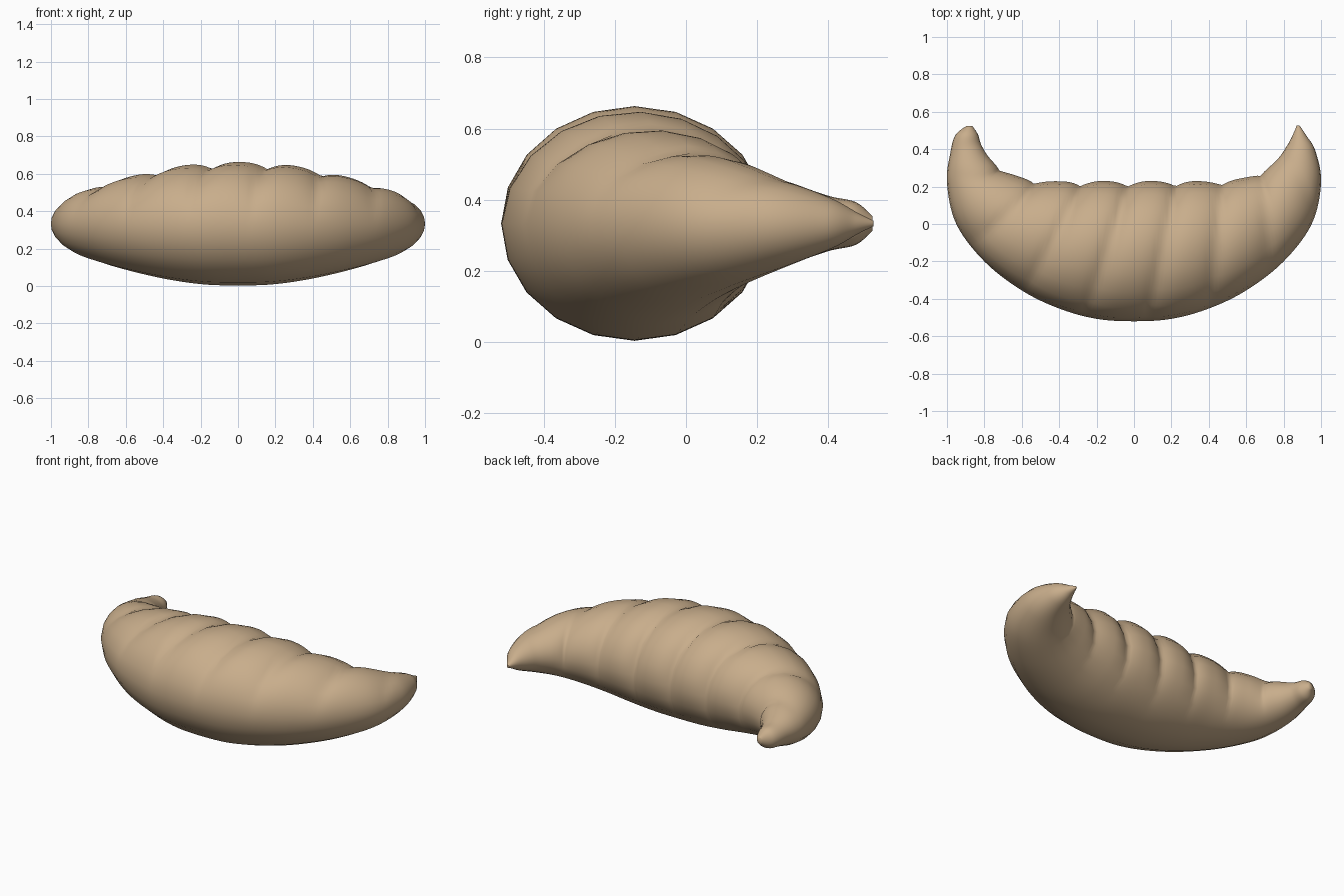
import bpy, bmesh, math
from mathutils import Vector

if "Cube" in bpy.data.objects:
    bpy.data.objects.remove(bpy.data.objects["Cube"], do_unlink=True)

SIDES, STEPS, MID_Z = 20, 10, 0.333

# Cross-sections: outer x, outer y, inner x, inner y, half height
body = [
    (0.00, -0.52, 0.00, 0.23, 0.33),
    (0.20, -0.507, 0.15, 0.23, 0.325),
    (0.40, -0.452, 0.30, 0.23, 0.302),
    (0.60, -0.355, 0.45, 0.23, 0.265),
    (0.80, -0.20, 0.60, 0.25, 0.217),
    (0.95, 0.00, 0.70, 0.29, 0.168),
    (1.00, 0.22, 0.77, 0.35, 0.118),
]
pointed_tip = [
    (0.97, 0.39, 0.825, 0.43, 0.07),
    (0.92, 0.475, 0.855, 0.49, 0.03),
    (0.885, 0.527, 0.87, 0.527, 0.008),
]
blunt_tip = [
    (0.982, 0.38, 0.815, 0.42, 0.078),
    (0.955, 0.475, 0.835, 0.48, 0.06),
    (0.895, 0.525, 0.865, 0.525, 0.02),
]
left_half = body + pointed_tip
right_half = [(-a, b, -c, d, h) for a, b, c, d, h in body[1:] + blunt_tip]
stations = right_half[::-1] + left_half


def spline(p0, p1, p2, p3, t):
    """Catmull-Rom blend of four stations."""
    return [0.5 * (2 * b + (c - a) * t + (2 * a - 5 * b + 4 * c - d) * t ** 2
                   + (3 * b - a - 3 * c + d) * t ** 3)
            for a, b, c, d in zip(p0, p1, p2, p3)]


def ridge_depth(along, angle):
    """Depth of the rolled dough grooves: crests are whole numbers, fading underneath."""
    p = (along + 0.1 * math.cos(angle)) / 0.295
    d = p - math.floor(p + 0.5)
    d = 2 * abs(d) ** (1.15 if d > 0 else 0.95)
    mask = (math.sin(angle - math.radians(25)) + 0.25) / 0.9
    fade = (1.12 - abs(along)) / 0.2
    return 0.115 * min(d, 1) ** 2.2 * max(0, min(1, mask)) * max(0, min(1, fade))


# Sample the stations into closely spaced rings
padded = [stations[0]] + stations + [stations[-1]]
rings = [spline(*padded[i:i + 4], k / STEPS)
         for i in range(len(stations) - 1) for k in range(STEPS)]
rings.append(stations[-1])
centres = [Vector(((r[0] + r[2]) / 2, (r[1] + r[3]) / 2, MID_Z)) for r in rings]
lengths = [0.0]
for a, b in zip(centres, centres[1:]):
    lengths.append(lengths[-1] + (b - a).length)
middle = lengths[(len(body) + len(blunt_tip) - 1) * STEPS]

# Loft the curved pastry body
bm = bmesh.new()
loops = []
for ring, centre, length in zip(rings, centres, lengths):
    outward = Vector((ring[0], ring[1], MID_Z)) - centre
    loop = []
    for k in range(SIDES):
        angle = 2 * math.pi * k / SIDES
        offset = outward * math.cos(angle) + Vector((0, 0, ring[4] * math.sin(angle)))
        loop.append(bm.verts.new(centre + offset * (1 - ridge_depth(length - middle, angle))))
    loops.append(loop)
for a, b in zip(loops, loops[1:]):
    for k in range(SIDES):
        n = (k + 1) % SIDES
        bm.faces.new((a[k], a[n], b[n], b[k]))
bm.faces.new(loops[0])
bm.faces.new(loops[-1])
bmesh.ops.recalc_face_normals(bm, faces=bm.faces)

mesh = bpy.data.meshes.new("pastry_body")
bm.to_mesh(mesh)
bm.free()
pastry = bpy.data.objects.new("pastry_body", mesh)
bpy.context.collection.objects.link(pastry)

# Baked crust colour
crust = bpy.data.materials.new("baked_tan")
crust.use_nodes = True
colour = (0.58, 0.42, 0.26, 1)
crust.diffuse_color = colour
crust.node_tree.nodes["Principled BSDF"].inputs["Base Color"].default_value = colour
mesh.materials.append(crust)

bpy.context.view_layer.objects.active = pastry
pastry.select_set(True)
bpy.ops.object.shade_smooth_by_angle(angle=math.radians(60))
